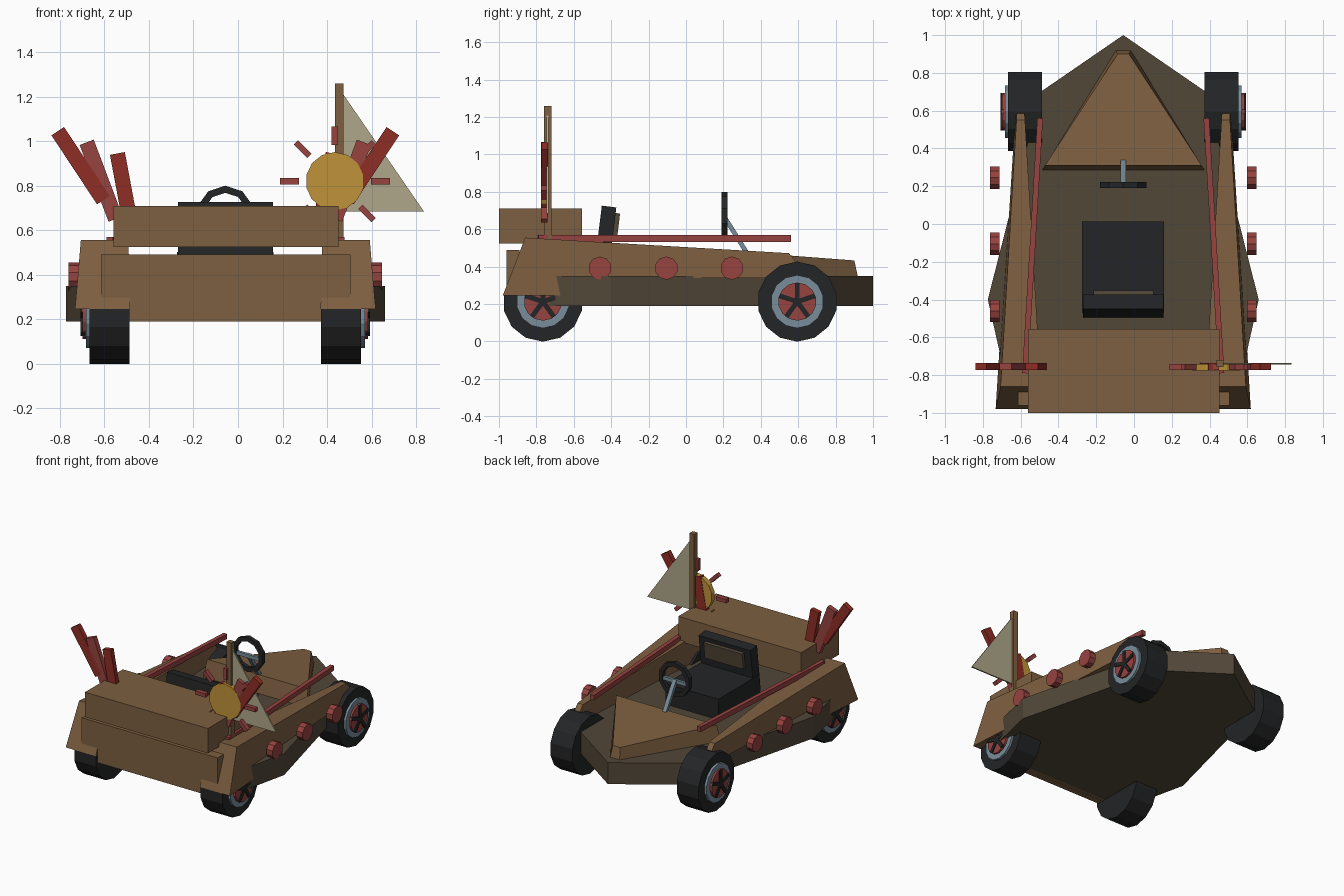
import bpy, bmesh, math
from mathutils import Vector, Matrix

if "Cube" in bpy.data.objects:
    bpy.data.objects.remove(bpy.data.objects["Cube"])

CX = -0.057  # the cart's own centre line


def mat(name, rgb):
    m = bpy.data.materials.new(name)
    m.diffuse_color = (*rgb, 1)
    m.use_nodes = True
    m.node_tree.nodes["Principled BSDF"].inputs["Base Color"].default_value = m.diffuse_color
    return m


WOOD = mat("wood brown", (.205, .114, .052))
DARK = mat("dark brown", (.084, .063, .040))
BLACK = mat("tyre black", (.017, .018, .019))
RED = mat("faded red", (.305, .056, .051))
DEEP = mat("deep red", (.275, .026, .018))
GOLD = mat("gold", (.52, .29, .042))
CLOTH = mat("flag cloth", (.43, .386, .254))
STEEL = mat("blue grey", (.188, .27, .328))


def finish(name, bm, m):
    bmesh.ops.recalc_face_normals(bm, faces=bm.faces)
    me = bpy.data.meshes.new(name)
    bm.to_mesh(me)
    bm.free()
    ob = bpy.data.objects.new(name, me)
    bpy.context.collection.objects.link(ob)
    me.materials.append(m)
    return ob


def loft(name, a, b, m):
    """Solid between two matching loops of points."""
    bm = bmesh.new()
    va, vb = [bm.verts.new(p) for p in a], [bm.verts.new(p) for p in b]
    bm.faces.new(va)
    bm.faces.new(vb)
    n = len(a)
    for i in range(n):
        j = (i + 1) % n
        bm.faces.new((va[i], va[j], vb[j], vb[i]))
    return finish(name, bm, m)


def box(name, x, y, z, m):
    r = [(x[0], y[0]), (x[1], y[0]), (x[1], y[1]), (x[0], y[1])]
    return loft(name, [(*p, z[0]) for p in r], [(*p, z[1]) for p in r], m)


def beam(name, p, q, side, w, d, m):
    """Bar from p to q, w wide along side and d deep across it."""
    p, q, side = Vector(p), Vector(q), Vector(side)
    ax = (q - p).normalized()
    u = (side - ax * side.dot(ax)).normalized()
    v = ax.cross(u)
    c = [u * (w / 2 * i) + v * (d / 2 * j) for i, j in ((-1, -1), (1, -1), (1, 1), (-1, 1))]
    return loft(name, [p + k for k in c], [q + k for k in c], m)


def disc(name, axis, a, b, centre, r, n, m, turn=0.0):
    """Cylinder along x (centre = y, z) or y (centre = x, z)."""
    pts = []
    for i in range(n):
        t = 2 * math.pi * i / n + turn
        pts.append((centre[0] + r * math.cos(t), centre[1] + r * math.sin(t)))
    if axis == 'x':
        return loft(name, [(a, *p) for p in pts], [(b, *p) for p in pts], m)
    return loft(name, [(p[0], a, p[1]) for p in pts], [(p[0], b, p[1]) for p in pts], m)


# chassis: pointed flat hull
half = [(.437, .70), (.717, -.40), (.60, -.92)]
outline = [(CX, 1.0)] + [(CX + x, y) for x, y in half] + [(CX - x, y) for x, y in reversed(half)]
loft("chassis", [(*p, .19) for p in outline], [(*p, .35) for p in outline], DARK)

# hood: tapering wedge
low = [(-.04, .92, .34), (.04, .92, .34), (.43, .285, .34), (-.43, .285, .34)]
top = [(-.03, .90, .433), (.03, .90, .433), (.415, .31, .478), (-.415, .31, .478)]
loft("hood", [(CX + x, y, z) for x, y, z in low], [(CX + x, y, z) for x, y, z in top], WOOD)

# tail plate and tail box
box("tail_plate", (-.615, .505), (-.96, -.89), (.19, .49), WOOD)
box("tail_box", (-.56, .452), (-1.0, -.555), (.525, .71), WOOD)

for s, tag in ((-1, "left"), (1, "right")):
    X = lambda h: CX + s * h
    # side panel: profile in y, z, with the inner and outer x at each point
    prof = [(-.86, .555), (.55, .472), (.585, .43), (.55, .34), (-.66, .34), (-.66, .245), (-.98, .245)]
    inner, outer = [], []
    for y, z in prof:
        t = (.55 - y) / 1.5
        inner.append((X(.52 - .09 * t), y, z))
        outer.append((X(.565 + .09 * t + (.555 - .08 * (1 - t) - z) * .06), y, z))
    loft(tag + "_side_panel", inner, outer, WOOD)

    # rail
    beam(tag + "_rail", (X(.44), .56, .55), (X(.52), -.79, .55), (1, 0, 0), .03, .037, RED)

    # round side knobs
    for i, y in enumerate((-.46, -.105, .245)):
        disc(f"{tag}_knob_{i}", 'x', X(.655), X(.705), (y, .392), .062, 10, RED, math.pi / 10)

    # wheels with rim, hub and five spokes
    for y, end in ((.595, "rear"), (-.765, "front")):
        nm = f"{tag}_{end}_"
        c = (y, .213)
        disc(nm + "tyre", 'x', X(.43), X(.61), c, .214, 14, BLACK, -math.pi / 2)
        disc(nm + "rim", 'x', X(.60), X(.627), c, .142, 14, STEEL, -math.pi / 2)
        disc(nm + "hub", 'x', X(.60), X(.642), c, .102, 14, RED, -math.pi / 2)
        for k in range(5):
            t = math.pi / 2 + k * math.tau / 5
            beam(f"{nm}spoke_{k}", (X(.64), *c),
                 (X(.64), c[0] + .10 * math.cos(t), c[1] + .10 * math.sin(t)),
                 (1, 0, 0), .02, .026, BLACK)

    # fan of three sticks
    for i, (x0, z0, x1, z1, m) in enumerate(((-.605, .735, -.81, 1.045, DEEP),
                                             (-.55, .65, -.68, .995, RED),
                                             (-.485, .64, -.542, .945, DEEP))):
        beam(f"{tag}_stick_{i}", (X(-x0 + CX), -.755, z0), (X(-x1 + CX), -.755, z1),
             (0, 1, 0), .036, .068, m)

# seat
box("seat_base", (-.275, .16), (-.47, .012), (.34, .503), BLACK)
back = box("seat_back", (-.27, .157), (-.04, .038), (-.24, .12), BLACK)
pad = box("seat_back_pad", (-.215, .102), (.03, .062), (-.03, .09), DARK)
for ob in (back, pad):
    ob.matrix_world = Matrix.Translation((0, -.425, .602)) @ Matrix.Rotation(math.radians(-7), 4, 'X')

# steering wheel ring, crossbar and column
n, ring = 10, bmesh.new()
rows = []
for i in range(n):
    t = math.tau * (i + .5) / n
    rows.append([ring.verts.new((CX + r * math.cos(t), y, .67 + r * math.sin(t)))
                 for r, y in ((.13, .19), (.13, .222), (.098, .222), (.098, .19))])
for i in range(n):
    a, b = rows[i], rows[(i + 1) % n]
    for k in range(4):
        j = (k + 1) % 4
        ring.faces.new((a[k], a[j], b[j], b[k]))
finish("steering_wheel", ring, BLACK)
beam("steering_crossbar", (CX - .105, .206, .655), (CX + .105, .206, .655), (0, 0, 1), .026, .02, STEEL)
beam("steering_column", (CX, .206, .665), (CX, .34, .45), (1, 0, 0), .03, .024, STEEL)

# flag pole and flag
box("flag_pole", (.437, .475), (-.758, -.72), (.52, 1.26), WOOD)
tri = [(.47, 1.215), (.47, .685), (.835, .685)]
loft("flag", [(x, -.745, z) for x, z in tri], [(x, -.735, z) for x, z in tri], CLOTH)

# sun disc with eight rays
sun = Vector((.435, -.757, .82))
disc("sun_disc", 'y', -.775, -.74, (sun.x, sun.z), .131, 14, GOLD, math.pi / 14)
for k in range(8):
    d = Vector((math.cos(k * math.pi / 4), 0, math.sin(k * math.pi / 4)))
    beam(f"sun_ray_{k}", sun + d * .162, sun + d * .247, (0, 1, 0), .034, .028, RED)
